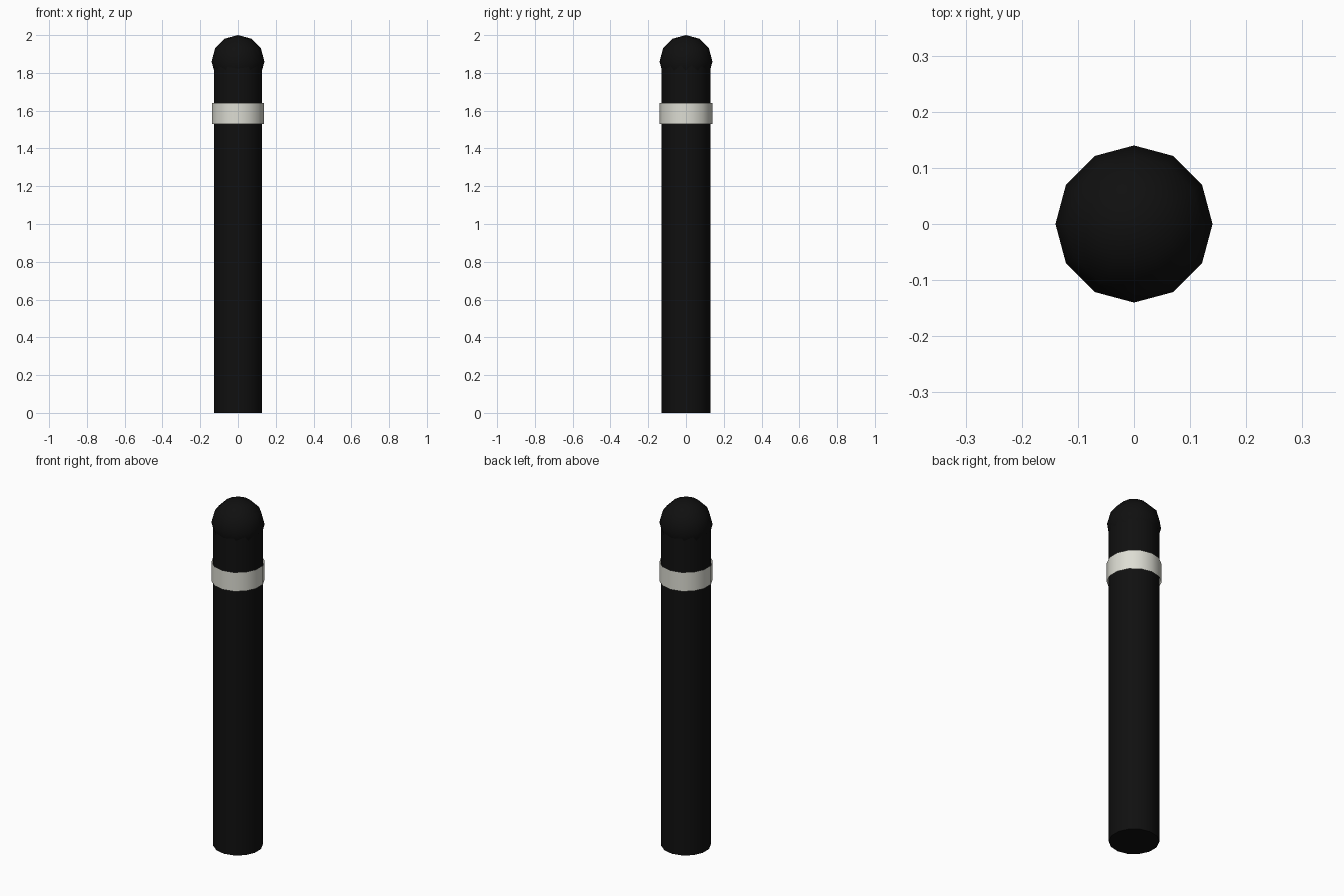
import bpy
import math

cube = bpy.data.objects.get("Cube")
if cube:
    bpy.data.objects.remove(cube, do_unlink=True)


def make_material(name, rgb):
    mat = bpy.data.materials.new(name)
    mat.use_nodes = True
    colour = (*rgb, 1.0)
    mat.diffuse_color = colour
    mat.node_tree.nodes["Principled BSDF"].inputs["Base Color"].default_value = colour
    return mat


def finish(name, mat):
    obj = bpy.context.object
    obj.name = obj.data.name = name
    obj.data.materials.append(mat)
    bpy.ops.object.shade_smooth_by_angle(angle=math.radians(60))
    return obj


def cylinder(name, radius, bottom, top, mat, caps):
    bpy.ops.mesh.primitive_cylinder_add(
        vertices=14, radius=radius, depth=top - bottom,
        location=(0, 0, (bottom + top) / 2), end_fill_type=caps)
    return finish(name, mat)


black = make_material("black", (0.005, 0.005, 0.005))
off_white = make_material("off white", (0.72, 0.72, 0.65))

# Round post
cylinder("post", 0.13, 0, 1.86, black, 'NGON')

# Thin sleeve around the post
cylinder("reflective_band", 0.14, 1.53, 1.64, off_white, 'NOTHING')

# Slightly wider ball on top
bpy.ops.mesh.primitive_uv_sphere_add(
    segments=12, ring_count=6, radius=0.14, location=(0, 0, 1.86))
finish("domed_cap", black)
